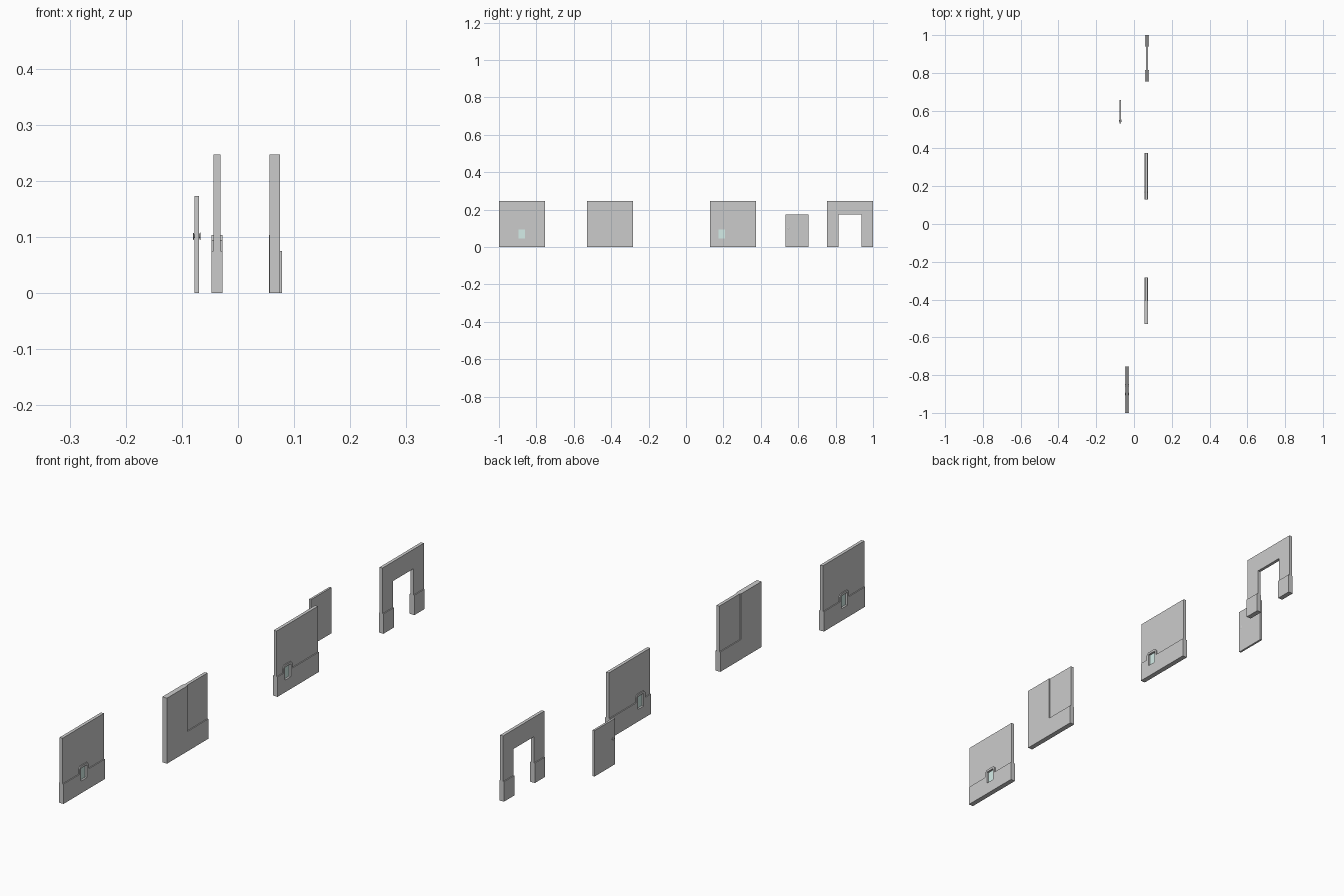
import bpy, bmesh, math

if "Cube" in bpy.data.objects:
    bpy.data.objects.remove(bpy.data.objects["Cube"])

W, H, BASE = 0.246, 0.247, 0.075      # panel width, height, plinth height
THIN, THICK = 0.012, 0.0195           # upper wall and plinth thickness


def prism(name, pts, x, y, thick):
    """Extrude a (y, z) outline symmetrically about the plane x."""
    bm = bmesh.new()
    face = bm.faces.new([bm.verts.new((x - thick / 2, y + a, b)) for a, b in pts])
    ext = bmesh.ops.extrude_face_region(bm, geom=[face])
    verts = [v for v in ext["geom"] if isinstance(v, bmesh.types.BMVert)]
    bmesh.ops.translate(bm, verts=verts, vec=(thick, 0, 0))
    bmesh.ops.recalc_face_normals(bm, faces=bm.faces)
    mesh = bpy.data.meshes.new(name)
    bm.to_mesh(mesh)
    bm.free()
    ob = bpy.data.objects.new(name, mesh)
    bpy.context.collection.objects.link(ob)
    return ob


def rect(a0, a1, b0, b1):
    return [(a0, b0), (a1, b0), (a1, b1), (a0, b1)]


def combine(ob, other, operation):
    mod = ob.modifiers.new(operation, "BOOLEAN")
    mod.operation, mod.object, mod.solver = operation, other, "EXACT"
    bpy.context.view_layer.objects.active = ob
    bpy.ops.object.modifier_apply(modifier=mod.name)
    bpy.data.objects.remove(other)


def wall(name, x, y, thick_outline, hole=None):
    ob = prism(name, rect(0, W, 0, H), x, y, THIN)
    combine(ob, prism("plinth", thick_outline, x, y, THICK), "UNION")
    if hole:
        combine(ob, prism("cutter", hole, x, y, 0.1), "DIFFERENCE")
    return ob


glass = bpy.data.materials.new("glass")
glass.diffuse_color = (0.66, 0.85, 0.81, 1)
glass.use_nodes = True
glass.node_tree.nodes["Principled BSDF"].inputs["Base Color"].default_value = glass.diffuse_color


def window_wall(name, x, y, c):
    """Wall whose plinth rises around a small window centred at offset c."""
    f, top, ch = 0.0275, 0.103, 0.009
    outline = [(0, 0), (W, 0), (W, BASE), (c + f, BASE), (c + f, top - ch), (c + f - ch, top),
               (c - f + ch, top), (c - f, top - ch), (c - f, BASE), (0, BASE)]
    opening = rect(c - 0.0175, c + 0.0175, 0.046, 0.094)
    wall(name, x, y, outline, opening)
    pane = prism(name + "_glass", opening, x, y, 0.004)
    pane.data.materials.append(glass)


# Wall panels in a row along y
window_wall("centre_window_wall", -0.0375, -1.0, W / 2)
window_wall("side_window_wall", 0.065, 0.129, W / 4)
wall("half_thick_wall", 0.0655, -0.53,
     [(0, 0), (W, 0), (W, BASE), (W / 2, BASE), (W / 2, H), (0, H)])
wall("doorway_wall", 0.069, 1.0 - W, rect(0, W, 0, BASE),
     rect(W / 4, 3 * W / 4, -0.02, 0.174))

# Loose door leaf
DX, DY = -0.0735, 0.533
prism("door", rect(0, W / 2, 0, 0.173), DX, DY, 0.008)

# Door knobs, lathed around x, one on each side
profile = [(0.0035, 0.003), (0.0048, 0.003), (0.005, 0.0055), (0.0062, 0.0065), (0.007, 0.005)]
N = 16
for side, label in ((1, "right"), (-1, "left")):
    bm = bmesh.new()
    rings = [[bm.verts.new((DX + side * d, DY + 0.0135 + r * math.cos(2 * math.pi * i / N),
                            0.101 + r * math.sin(2 * math.pi * i / N))) for i in range(N)]
             for d, r in profile]
    for a, b in zip(rings, rings[1:]):
        for i in range(N):
            bm.faces.new((a[i], a[(i + 1) % N], b[(i + 1) % N], b[i]))
    bm.faces.new(rings[0])
    bm.faces.new(rings[-1])
    bmesh.ops.recalc_face_normals(bm, faces=bm.faces)
    mesh = bpy.data.meshes.new("knob_" + label)
    bm.to_mesh(mesh)
    bm.free()
    bpy.context.collection.objects.link(bpy.data.objects.new("knob_" + label, mesh))
